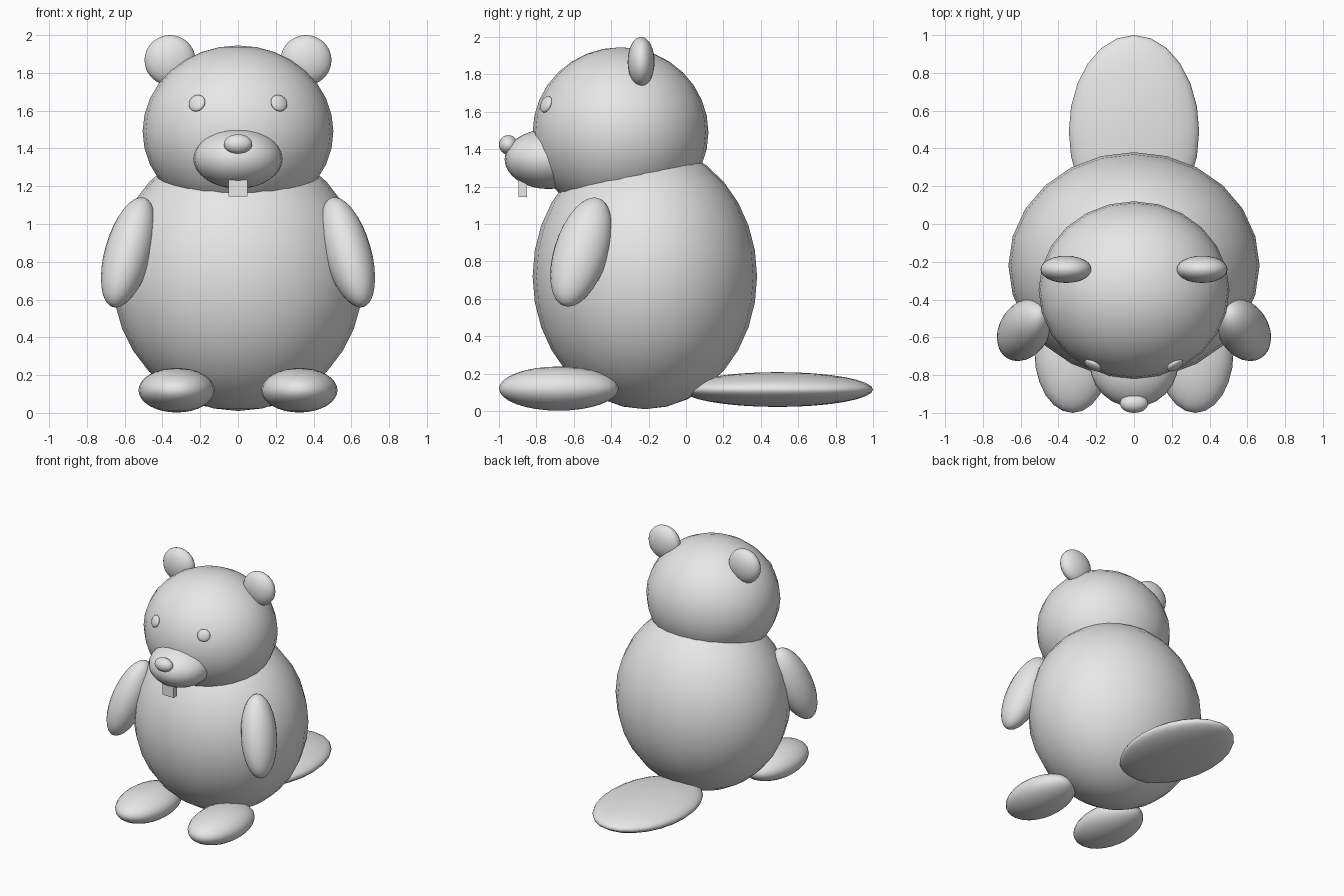
import bpy
from math import radians

cube = bpy.data.objects.get("Cube")
if cube:
    bpy.data.objects.remove(cube, do_unlink=True)

grey = bpy.data.materials.new("light_grey")
grey.use_nodes = True
grey.diffuse_color = (0.8, 0.8, 0.8, 1)
bsdf = next(n for n in grey.node_tree.nodes if n.type == 'BSDF_PRINCIPLED')
bsdf.inputs["Base Color"].default_value = (0.8, 0.8, 0.8, 1)


def ellipsoid(name, centre, radii, tilt=(0, 0, 0)):
    """Smooth ball scaled to the given radii, tilted in degrees."""
    bpy.ops.mesh.primitive_uv_sphere_add(
        segments=24, ring_count=16, radius=1, location=centre,
        rotation=[radians(a) for a in tilt])
    ob = bpy.context.object
    ob.name = name
    ob.scale = radii
    ob.data.materials.append(grey)
    bpy.ops.object.shade_smooth()
    return ob


def pair(name, centre, radii, tilt=(0, 0, 0)):
    """Left part and its mirror image on the right."""
    x, y, z = centre
    rx, ry, rz = tilt
    ellipsoid("left_" + name, centre, radii, tilt)
    ellipsoid("right_" + name, (-x, y, z), radii, (rx, -ry, -rz))


# Torso, head and flat tail
ellipsoid("body", (0, -0.22, 0.72), (0.665, 0.6, 0.71))
ellipsoid("head", (0, -0.35, 1.49), (0.505, 0.47, 0.455))
ellipsoid("tail", (0, 0.49, 0.115), (0.345, 0.51, 0.093))

# Face
ellipsoid("muzzle", (0, -0.735, 1.347), (0.235, 0.235, 0.16))
ellipsoid("nose", (0, -0.95, 1.423), (0.075, 0.05, 0.052))
pair("eye", (0.217, -0.748, 1.64), (0.048, 0.02, 0.046), (-20, 0, 30))
pair("ear", (0.36, -0.24, 1.867), (0.135, 0.072, 0.133))

# Front teeth block
bpy.ops.mesh.primitive_cube_add(size=1, location=(0, -0.873, 1.2))
teeth = bpy.context.object
teeth.name = "front_teeth"
teeth.scale = (0.1, 0.044, 0.11)
teeth.data.materials.append(grey)

# Limbs
pair("arm", (0.58, -0.56, 0.85), (0.125, 0.145, 0.312), (-17, -16, 0))
pair("foot", (0.325, -0.68, 0.12), (0.202, 0.32, 0.118))
